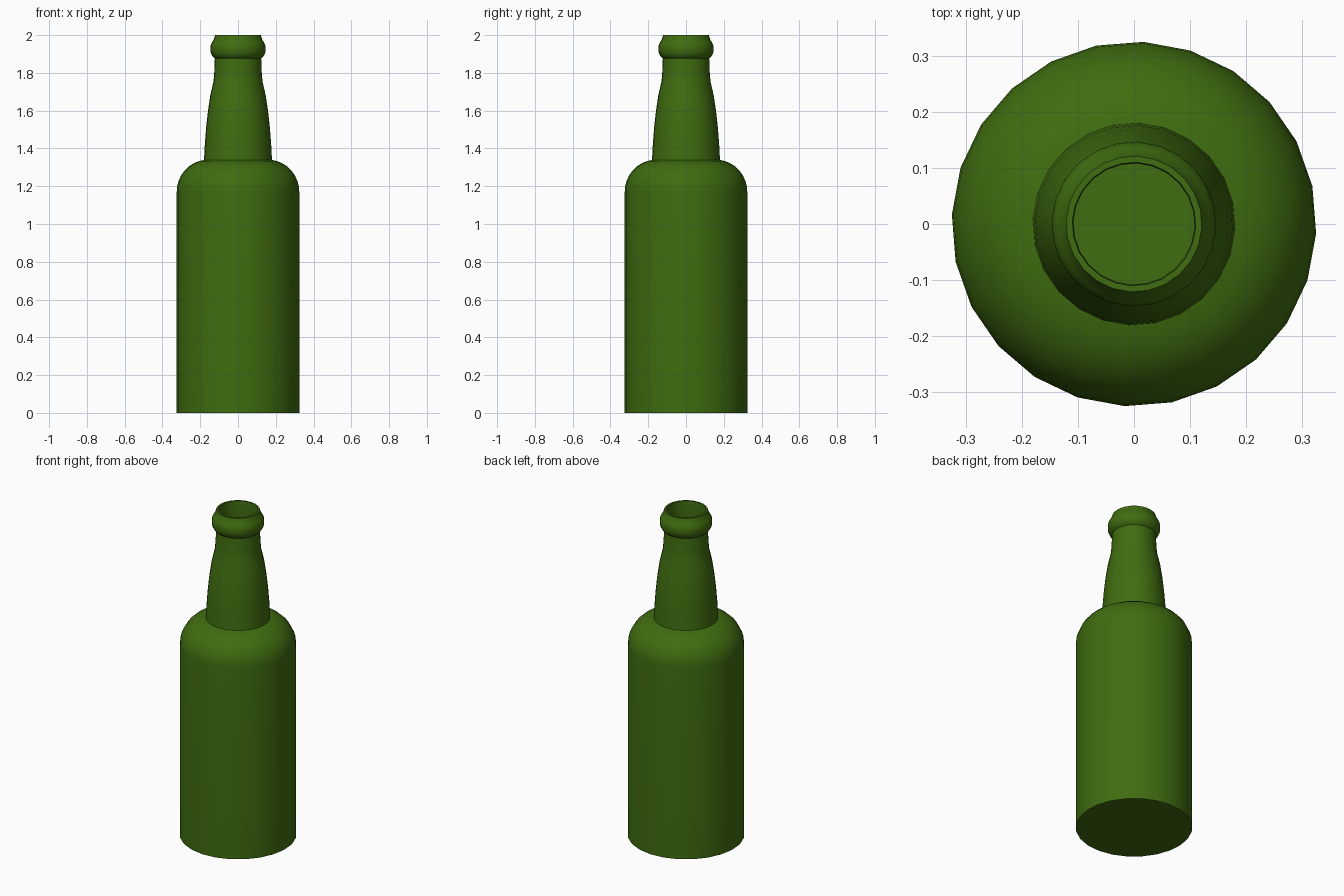
import bpy, bmesh
from math import sin, cos, pi, radians
from mathutils import Matrix

if "Cube" in bpy.data.objects:
    bpy.data.objects.remove(bpy.data.objects["Cube"])

SIDES = 24

glass = bpy.data.materials.new("green_glass")
glass.diffuse_color = (0.05, 0.15, 0.005, 1)
glass.use_nodes = True
glass.node_tree.nodes["Principled BSDF"].inputs["Base Color"].default_value = glass.diffuse_color


def arc(cx, cz, rx, rz, a0, a1, n):
    """Points of an elliptical arc in the radius/height plane."""
    angles = [radians(a0 + (a1 - a0) * i / n) for i in range(n + 1)]
    return [(cx + rx * cos(a), cz + rz * sin(a)) for a in angles]


def lathe(name, profile):
    """Revolve a radius/height profile around z."""
    bm = bmesh.new()
    verts = [bm.verts.new((r, 0, z)) for r, z in profile]
    edges = [bm.edges.new(pair) for pair in zip(verts, verts[1:])]
    bmesh.ops.spin(bm, geom=verts + edges, cent=(0, 0, 0), axis=(0, 0, 1),
                   angle=2 * pi, steps=SIDES, use_merge=False)
    bmesh.ops.remove_doubles(bm, verts=bm.verts, dist=0.0005)
    bmesh.ops.rotate(bm, verts=bm.verts, cent=(0, 0, 0),
                     matrix=Matrix.Rotation(radians(-3), 3, 'Z'))
    bmesh.ops.recalc_face_normals(bm, faces=bm.faces)
    mesh = bpy.data.meshes.new(name)
    bm.to_mesh(mesh)
    bm.free()
    mesh.materials.append(glass)
    obj = bpy.data.objects.new(name, mesh)
    bpy.context.collection.objects.link(obj)
    bpy.context.view_layer.objects.active = obj
    obj.select_set(True)
    bpy.ops.object.shade_smooth_by_angle(angle=radians(35))
    obj.select_set(False)
    return obj


# Outer wall: flat base, straight body, round shoulder
outer = [(0, 0), (0.325, 0)]
outer += arc(0.16, 1.17, 0.165, 0.17, 0, 83, 8)
# Tapered neck
outer += [(0.18, 1.34), (0.176, 1.42), (0.169, 1.51), (0.159, 1.6),
          (0.147, 1.68), (0.13, 1.755), (0.126, 1.8), (0.123, 1.877)]
# Bulging collar and mouth
outer += arc(0.115, 1.927, 0.032, 0.05, -70, 50, 8)
outer += [(0.127, 1.98), (0.121, 2.0)]
# Inner wall, from mouth down to the floor
inner = [(0.11, 2.0), (0.108, 1.98), (0.109, 1.8), (0.118, 1.75), (0.147, 1.6),
         (0.168, 1.34)]
inner += arc(0.16, 1.17, 0.153, 0.158, 83, 0, 6)
inner += [(0.313, 0.012), (0, 0.012)]

lathe("bottle", outer + inner)
